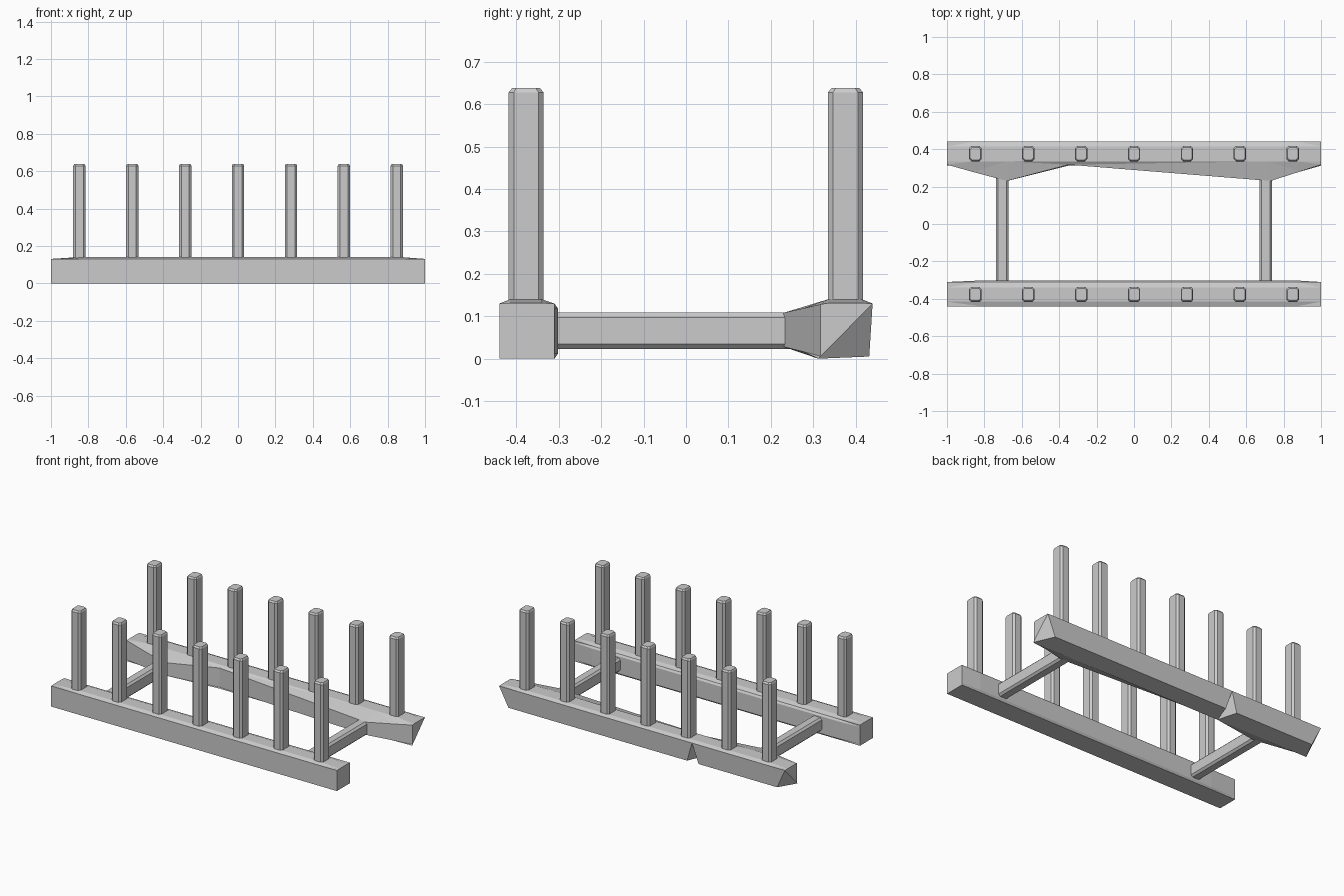
import bpy, bmesh

if "Cube" in bpy.data.objects:
    bpy.data.objects.remove(bpy.data.objects["Cube"])


def finish(name, bm):
    bmesh.ops.remove_doubles(bm, verts=bm.verts, dist=1e-5)
    bmesh.ops.triangulate(bm, faces=[f for f in bm.faces])
    bmesh.ops.recalc_face_normals(bm, faces=bm.faces)
    me = bpy.data.meshes.new(name)
    bm.to_mesh(me)
    bm.free()
    ob = bpy.data.objects.new(name, me)
    bpy.context.collection.objects.link(ob)
    return ob


def loft(bm, rings, caps=True):
    loops = [[bm.verts.new(p) for p in r] for r in rings]
    n = len(loops[0])
    for a, b in zip(loops, loops[1:]):
        for i in range(n):
            j = (i + 1) % n
            bm.faces.new((a[i], a[j], b[j], b[i]))
    if caps:
        bm.faces.new(loops[0])
        bm.faces.new(loops[-1])
    return loops


def octagon(hw, hh, c):
    return [(hw, -hh + c), (hw, hh - c), (hw - c, hh), (-hw + c, hh),
            (-hw, hh - c), (-hw, -hh + c), (-hw + c, -hh), (hw - c, -hh)]


# Front rail: box with a low ridge on top and a slightly swollen inner face
def front_ring(x, ridge, inner):
    return [(x, -0.44, 0), (x, -0.44, 0.13), (x, -0.415, ridge),
            (x, -0.34, ridge), (x, -0.31, 0.13), (x, inner, 0.118),
            (x, inner, 0.012), (x, -0.31, 0)]


bm = bmesh.new()
loft(bm, [front_ring(-1, 0.131, -0.31), front_ring(-0.82, 0.14, -0.302),
          front_ring(0.87, 0.14, -0.302), front_ring(1, 0.131, -0.31)])
finish("front_rail", bm)


# Back rail: inner side swells out to the crossbars, wedge notch in the outer side
def back_ring(x, ridge=0.14, inner=0.317, hi=0.128, lo=0.006, heel=None):
    hx = x if heel is None else heel
    return [(hx, 0.432, 0.005), (x, 0.44, 0.13), (x, 0.415, ridge),
            (x, 0.335, ridge), (x, inner, hi), (x, inner, lo), (x, 0.312, 0)]


bulge = dict(inner=0.23, hi=0.108, lo=0.028)
bm = bmesh.new()
left = loft(bm, [back_ring(-1, 0.131, heel=-0.94), back_ring(-0.86, inner=0.278, hi=0.119, lo=0.016),
                 back_ring(-0.68, **bulge), back_ring(-0.35, heel=-0.39)], caps=False)
right = loft(bm, [back_ring(-0.35, heel=-0.31), back_ring(0.73, **bulge),
                  back_ring(0.88, inner=0.278, hi=0.119, lo=0.016),
                  back_ring(1, 0.131, heel=0.94)], caps=False)
for end in (left[0], right[-1]):
    bm.faces.new((end[0], end[1], end[6]))
    bm.faces.new(end[1:])
for side in (left[-1], right[0]):
    bm.faces.new((side[0], side[1], side[6]))
finish("back_rail", bm)

# Two rows of seven upright pegs with chamfered corners
for label, y in (("front", -0.377), ("back", 0.376)):
    for i in range(7):
        x = -0.848 + i * 0.2828
        bm = bmesh.new()
        prof, cap = octagon(0.033, 0.041, 0.012), octagon(0.028, 0.033, 0.010)
        loft(bm, [[(x + u, y + v, 0.12) for u, v in prof],
                  [(x + u, y + v, 0.628) for u, v in prof],
                  [(x + u, y + v, 0.638) for u, v in cap]])
        finish(f"{label}_peg_{i + 1}", bm)

# Crossbars joining the rails
for label, x in (("left", -0.705), ("right", 0.705)):
    bm = bmesh.new()
    loft(bm, [[(x + u, y, 0.066 + v) for u, v in octagon(0.034, 0.043, 0.012)]
              for y in (-0.32, 0.26)])
    finish(f"{label}_crossbar", bm)
